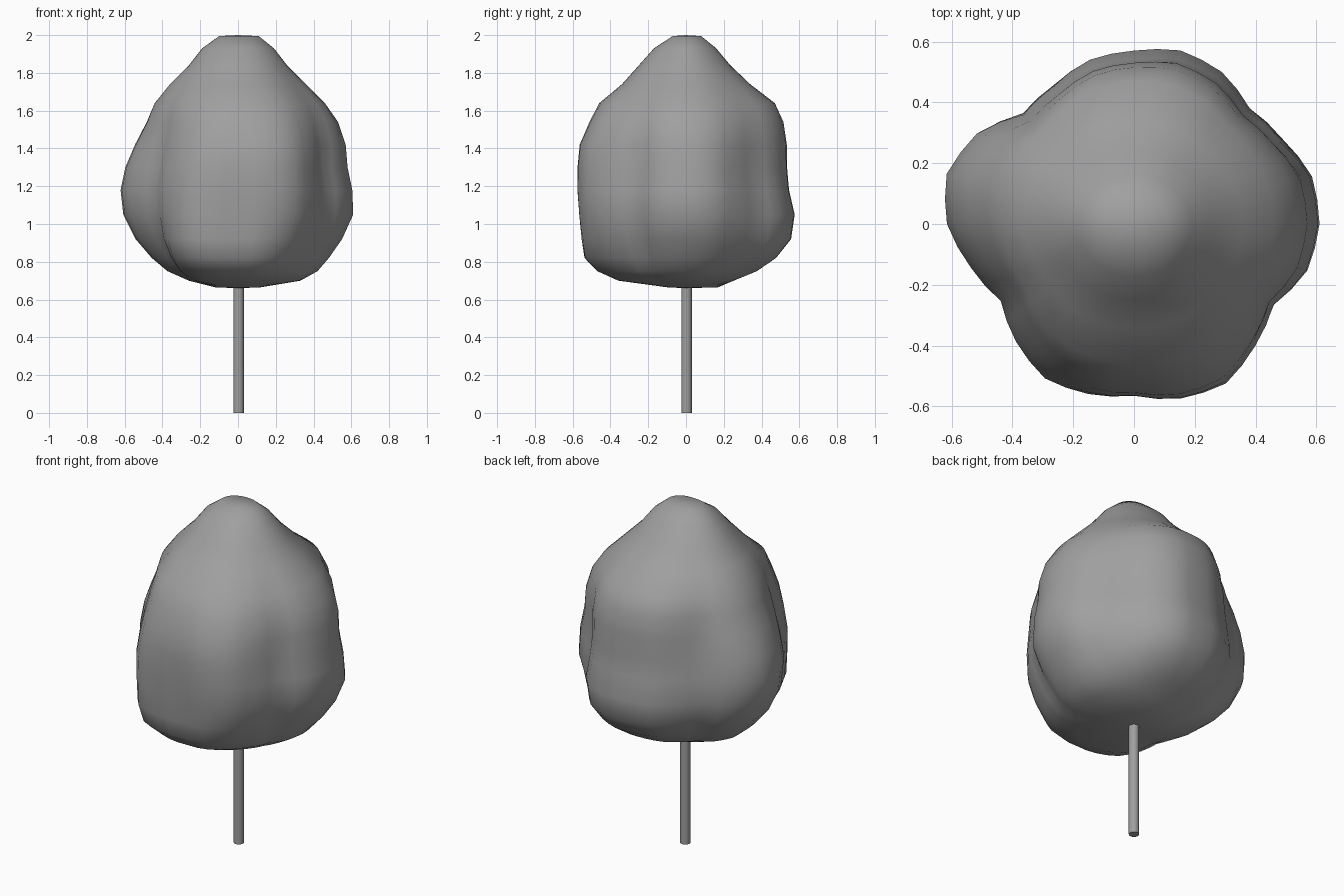
import bpy, bmesh, math

if "Cube" in bpy.data.objects:
    bpy.data.objects.remove(bpy.data.objects["Cube"])

# Canopy profile: height, then radius towards +x, +y, -x, -y
PROFILE = [
    (0.665, .12, .17, .12, .10), (0.70, .33, .25, .26, .36), (0.75, .42, .37, .37, .47),
    (0.82, .48, .47, .45, .535), (0.92, .55, .55, .535, .55), (1.05, .61, .57, .60, .56),
    (1.18, .605, .54, .615, .57), (1.30, .58, .53, .59, .57), (1.42, .57, .53, .54, .56),
    (1.54, .53, .515, .48, .51), (1.64, .46, .47, .44, .46), (1.74, .36, .34, .36, .34),
    (1.84, .26, .235, .26, .25), (1.93, .19, .16, .19, .17), (1.995, .11, .08, .10, .07)]

# Plan outline: radius every 15 degrees, starting at +x
OUTLINE = [.61, .605, .56, .535, .575, .59, .57, .56, .53, .52, .60, .635,
           .61, .55, .50, .54, .575, .565, .55, .58, .595, .56, .53, .59]
SEGMENTS = 48

# Local bulges and hollows: angle, height, angular width, height range, amount
BUMPS = [(234, 0.85, 22, 0.16, 0.075), (234, 1.40, 22, 0.15, -0.03),
         (45, 0.82, 25, 0.15, 0.06), (303, 0.78, 18, 0.15, -0.07)]


def gauss(d, width):
    return math.exp(-(d / width) ** 2)


def outline(angle):
    t = math.degrees(angle) / 15
    i, f = int(t) % 24, t - int(t)
    return OUTLINE[i] * (1 - f) + OUTLINE[(i + 1) % 24] * f


def radius(angle, row):
    z, sides = row[0], row[1:]
    q = angle / (math.pi / 2)
    i, f = int(q) % 4, q - int(q)
    f = f * f * (3 - 2 * f)
    j = (i + 1) % 4
    mix = lambda v: v[i] * (1 - f) + v[j] * f
    # Lobes fade out towards the rounded crown and the underside
    lobes = outline(angle) / mix((.61, .57, .61, .555))
    fade = min(1, max(0.1, (1.85 - z) / 0.5)) * min(1, max(0.3, (z - 0.6) / 0.2))
    r = mix(sides) * (1 + (lobes - 1) * fade)
    deg = math.degrees(angle)
    return r * (1 + sum(s * gauss(deg - a, w) * gauss(z - h, d) for a, h, w, d, s in BUMPS))


grey = bpy.data.materials.new("mid_grey")
grey.diffuse_color = (0.35, 0.35, 0.35, 1)
grey.use_nodes = True
grey.node_tree.nodes["Principled BSDF"].inputs["Base Color"].default_value = grey.diffuse_color


def finish(bm, name):
    bmesh.ops.recalc_face_normals(bm, faces=bm.faces)
    mesh = bpy.data.meshes.new(name)
    bm.to_mesh(mesh)
    bm.free()
    mesh.materials.append(grey)
    obj = bpy.data.objects.new(name, mesh)
    bpy.context.collection.objects.link(obj)
    bpy.context.view_layer.objects.active = obj
    obj.select_set(True)
    bpy.ops.object.shade_smooth_by_angle(angle=math.radians(50))
    obj.select_set(False)
    return obj


# Lumpy canopy lofted from rings
bm = bmesh.new()
rings = []
for row in PROFILE:
    ring = []
    for k in range(SEGMENTS):
        a = 2 * math.pi * k / SEGMENTS
        r = radius(a, row)
        ring.append(bm.verts.new((r * math.cos(a), r * math.sin(a), row[0])))
    rings.append(ring)
for low, high in zip(rings, rings[1:]):
    for k in range(SEGMENTS):
        n = (k + 1) % SEGMENTS
        bm.faces.new((low[k], low[n], high[n], high[k]))
for ring, z in ((rings[0], 0.66), (rings[-1], 2.0)):
    pole = bm.verts.new((0, 0, z))
    for k in range(SEGMENTS):
        bm.faces.new((ring[k], ring[(k + 1) % SEGMENTS], pole))
finish(bm, "canopy")

# Slim trunk
bm = bmesh.new()
bmesh.ops.create_cone(bm, cap_ends=True, segments=12, radius1=0.028, radius2=0.028, depth=0.75)
bmesh.ops.translate(bm, verts=bm.verts, vec=(0.003, 0.003, 0.375))
finish(bm, "trunk")
